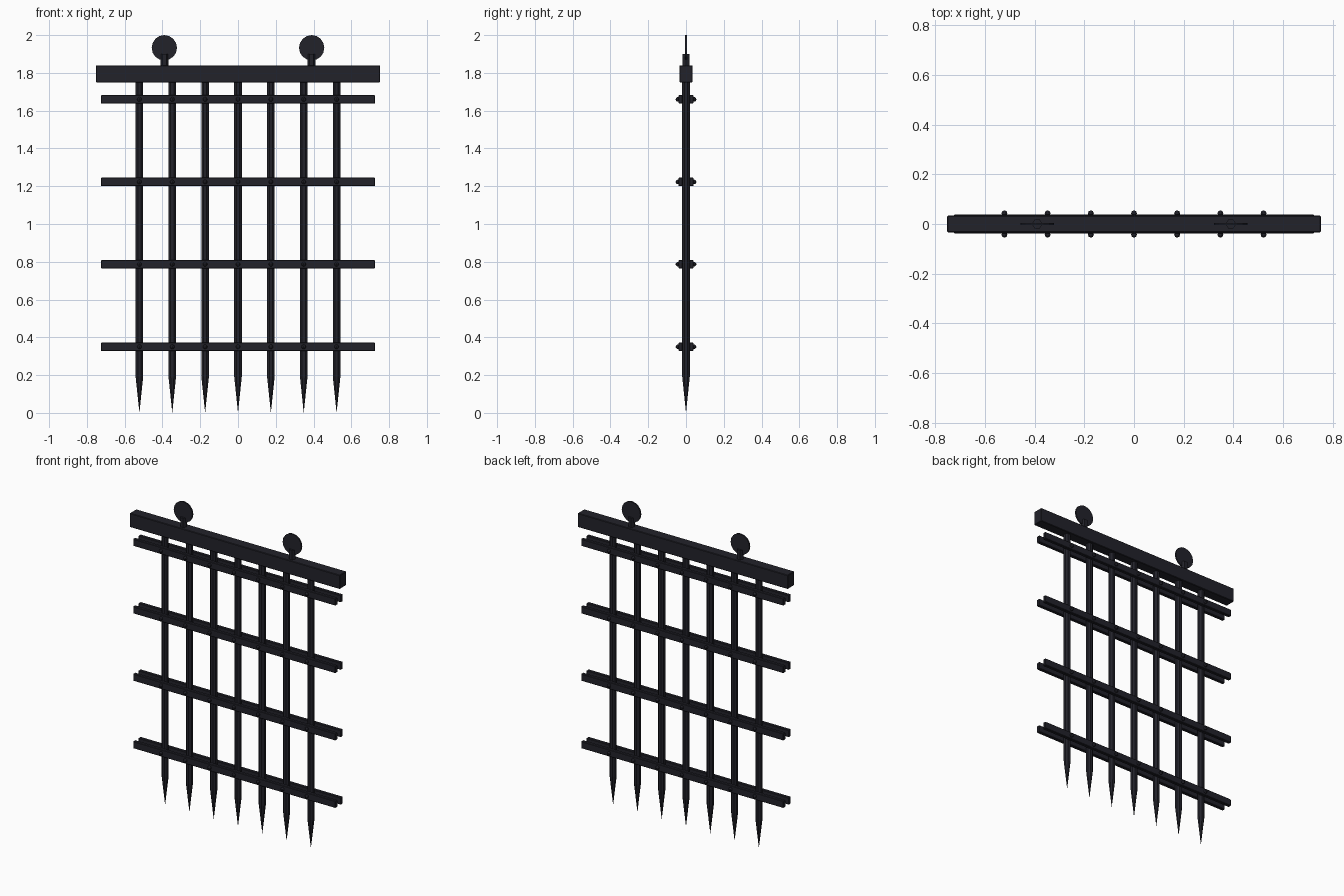
import bpy, math

if "Cube" in bpy.data.objects:
    bpy.data.objects.remove(bpy.data.objects["Cube"])

iron = bpy.data.materials.new("dark iron")
iron.diffuse_color = (0.016, 0.016, 0.023, 1)
iron.use_nodes = True
iron.node_tree.nodes["Principled BSDF"].inputs["Base Color"].default_value = iron.diffuse_color

BARS = [(i - 3) * 0.174 for i in range(7)]
RAILS = [0.35, 0.787, 1.223, 1.66]


def finish(name, smooth=False):
    o = bpy.context.object
    o.name = name
    o.data.materials.append(iron)
    if smooth:
        bpy.ops.object.shade_smooth_by_angle(angle=math.radians(50))
    return o


def box(name, loc, size, bevel=0):
    bpy.ops.mesh.primitive_cube_add(size=1, location=loc)
    o = finish(name)
    o.scale = size
    bpy.ops.object.transform_apply(location=False, rotation=False, scale=True)
    if bevel:
        m = o.modifiers.new("chamfer", 'BEVEL')
        m.width, m.segments = bevel, 1
    return o


def cyl(name, loc, r, depth, sides, rot=(0, 0, 0), smooth=False):
    bpy.ops.mesh.primitive_cylinder_add(vertices=sides, radius=r, depth=depth,
                                        location=loc, rotation=rot)
    return finish(name, smooth)


# Top beam
box("top_beam", (0, 0, 1.795), (1.505, 0.068, 0.09), 0.003)

# Upright bars with pointed feet
for x in BARS:
    cyl("upright_bar", (x, 0, 0.98), 0.0215, 1.58, 8, (0, 0, math.pi / 8))
    bpy.ops.mesh.primitive_cone_add(vertices=8, radius1=0.0215, radius2=0, depth=0.19,
                                    location=(x, 0, 0.095),
                                    rotation=(math.pi, 0, math.pi / 8))
    finish("spike")

# Paired rails in front of and behind the bars, riveted at each crossing
for z in RAILS:
    for s in (-1, 1):
        box("cross_rail", (0, s * 0.028, z), (1.45, 0.022, 0.046), 0.003)
        for x in BARS:
            bpy.ops.mesh.primitive_uv_sphere_add(segments=8, ring_count=6, radius=0.012,
                                                 location=(x, s * 0.043, z))
            finish("rivet")

# Hanging discs on short necks
for s in (-1, 1):
    cyl("neck", (s * 0.39, 0, 1.865), 0.021, 0.07, 6, (0, 0, math.pi / 6))
    cyl("hanging_disc", (s * 0.39, 0, 1.933), 0.067, 0.010, 16, (math.pi / 2, 0, 0))
